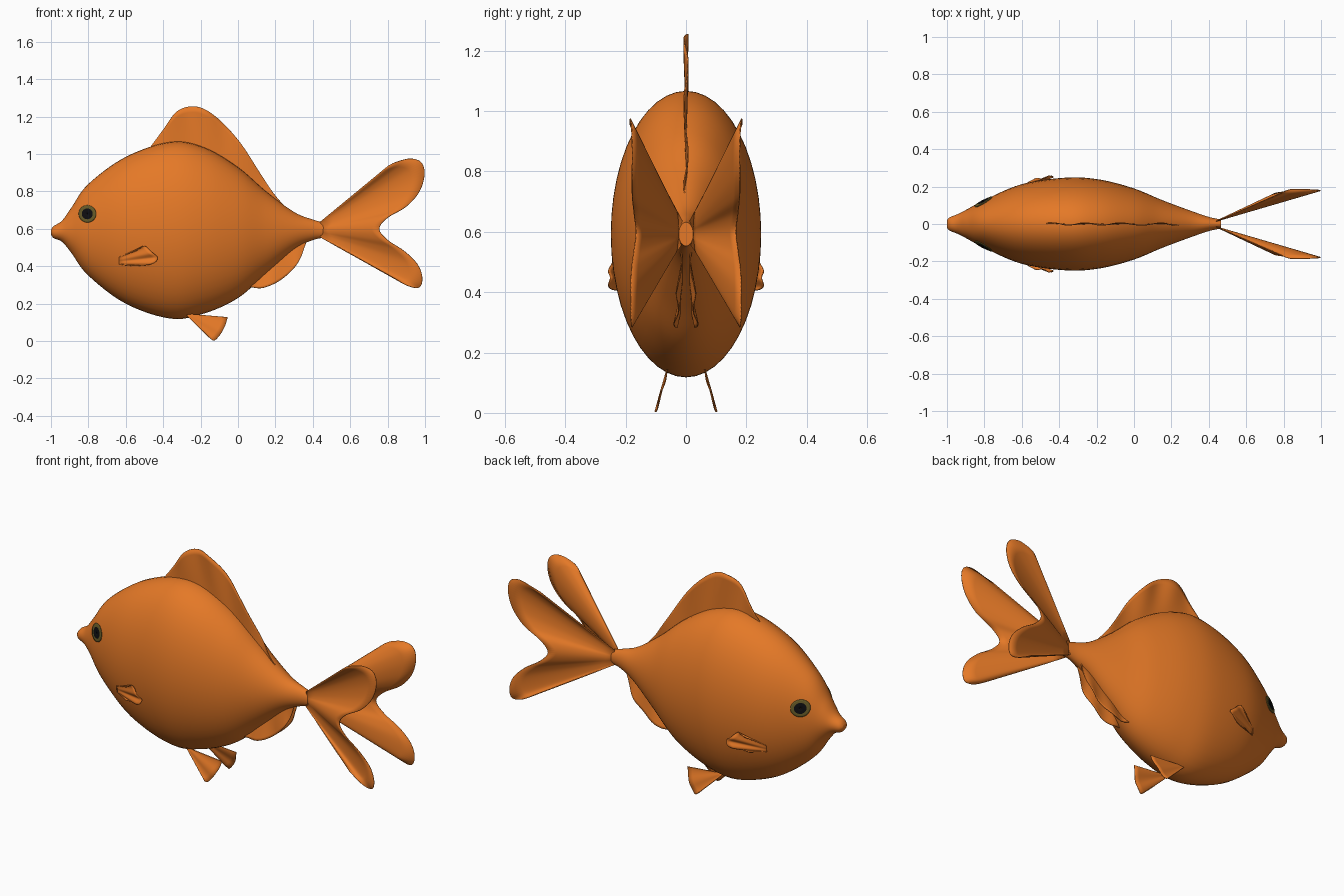
import bpy
import bmesh
import math
from mathutils import Vector

cube = bpy.data.objects.get("Cube")
if cube:
    bpy.data.objects.remove(cube, do_unlink=True)


def material(name, colour):
    mat = bpy.data.materials.new(name)
    mat.use_nodes = True
    mat.diffuse_color = (*colour, 1)
    mat.node_tree.nodes["Principled BSDF"].inputs["Base Color"].default_value = (*colour, 1)
    return mat


ORANGE = material("goldfish orange", (0.78, 0.19, 0.02))
OLIVE = material("iris olive", (0.13, 0.10, 0.02))
BLACK = material("pupil black", (0.004, 0.004, 0.005))


def spline(points, t):
    """Point at t (0 to 1) of a Catmull-Rom curve through the points."""
    last = len(points) - 1
    i = min(int(t * last), last - 1)
    u = t * last - i
    a, b, c, d = (Vector(points[min(max(k, 0), last)]) for k in range(i - 1, i + 3))
    return 0.5 * (2 * b + (c - a) * u + (2 * a - 5 * b + 4 * c - d) * u**2
                  + (3 * b - a - 3 * c + d) * u**3)


def build(name, rows, mats, closed=False, caps=False, thickness=0):
    """Skin a list of vertex rows."""
    bm = bmesh.new()
    grid = [[bm.verts.new(p) for p in row] for row in rows]
    n = len(rows[0])
    for r0, r1 in zip(grid, grid[1:]):
        for j in range(n if closed else n - 1):
            k = (j + 1) % n
            bm.faces.new((r0[j], r0[k], r1[k], r1[j]))
    if caps:
        bm.faces.new(grid[0])
        bm.faces.new(grid[-1])
    bmesh.ops.recalc_face_normals(bm, faces=bm.faces[:])
    mesh = bpy.data.meshes.new(name)
    bm.to_mesh(mesh)
    bm.free()
    obj = bpy.data.objects.new(name, mesh)
    bpy.context.collection.objects.link(obj)
    for mat in mats:
        mesh.materials.append(mat)
    if thickness:
        solid = obj.modifiers.new("thickness", "SOLIDIFY")
        solid.thickness = thickness
        solid.offset = 0
    bpy.ops.object.select_all(action="DESELECT")
    obj.select_set(True)
    bpy.context.view_layer.objects.active = obj
    bpy.ops.object.shade_smooth_by_angle(angle=math.radians(45))
    return obj


# Body sections: x, top, bottom, half width
SECTIONS = [Vector(s) for s in (
    (-1.0, 0.595, 0.57, 0.02), (-0.985, 0.615, 0.55, 0.036),
    (-0.94, 0.645, 0.53, 0.054), (-0.89, 0.715, 0.47, 0.08),
    (-0.8, 0.84, 0.35, 0.128), (-0.6, 0.985, 0.2, 0.213),
    (-0.36, 1.065, 0.12, 0.248), (-0.18, 1.035, 0.148, 0.237),
    (0, 0.93, 0.23, 0.19), (0.15, 0.80, 0.36, 0.128),
    (0.3, 0.69, 0.49, 0.072), (0.4, 0.65, 0.54, 0.038),
    (0.465, 0.632, 0.553, 0.024))]
STATIONS = [spline(SECTIONS, i / 72) for i in range(73)]


def body_y(x, z):
    """Half width of the body at a side-on position."""
    for a, b in zip(STATIONS, STATIONS[1:]):
        if a[0] <= x <= b[0]:
            s = a.lerp(b, (x - a[0]) / (b[0] - a[0]))
            h = (z - (s[1] + s[2]) / 2) / ((s[1] - s[2]) / 2)
            return s[3] * math.sqrt(max(0, 1 - h * h))
    return 0


rings = []
for x, top, bottom, half in STATIONS:
    angles = [math.tau * j / 48 for j in range(48)]
    rings.append([(x, half * math.cos(a), (top + bottom) / 2 + (top - bottom) / 2 * math.sin(a))
                  for a in angles])
build("body", rings, [ORANGE], closed=True, caps=True)


def fin(name, base, rim, side=1, pleat=0, waves=4, cols=48, steps=8):
    """Thin sheet from a base line to a curved rim, with pleats growing outwards."""
    rows = []
    for r in range(steps + 1):
        t = r / steps
        row = []
        for c in range(cols + 1):
            u = c / cols
            p = spline(base, u).lerp(spline(rim, u), t)
            p.y = side * (p.y + pleat * t * math.sin(math.tau * waves * u))
            row.append(p)
        rows.append(row)
    return build(name, rows, [ORANGE], thickness=0.004)


# Dorsal fin
fin("dorsal_fin",
    [(-0.45, 0, 1.0), (-0.2, 0, 1.0), (0.02, 0, 0.87), (0.25, 0, 0.69)],
    [(-0.475, 0, 1.03), (-0.40, 0, 1.13), (-0.33, 0, 1.225), (-0.25, 0, 1.255),
     (-0.17, 0, 1.235), (-0.08, 0, 1.165), (0.02, 0, 1.05), (0.12, 0, 0.895),
     (0.19, 0, 0.79), (0.25, 0, 0.72)], pleat=0.007)

for side, label in ((-1, "front"), (1, "back")):
    # Tail fan with two lobes
    fin(label + "_tail_fin",
        [(0.44, 0.014, 0.638), (0.44, 0.018, 0.555)],
        [(0.80, 0.172, 0.935), (0.84, 0.185, 0.955), (0.92, 0.185, 0.975),
         (0.98, 0.181, 0.955), (0.997, 0.178, 0.89), (0.97, 0.178, 0.80),
         (0.90, 0.178, 0.72), (0.80, 0.172, 0.66), (0.755, 0.165, 0.60),
         (0.80, 0.172, 0.54), (0.89, 0.18, 0.48), (0.96, 0.183, 0.41),
         (0.985, 0.183, 0.34), (0.97, 0.18, 0.288), (0.91, 0.178, 0.295),
         (0.82, 0.168, 0.345)], side, cols=75)

    # Anal fin
    fin(label + "_anal_fin",
        [(0.06, 0.012, 0.33), (0.2, 0.012, 0.43), (0.36, 0.012, 0.55)],
        [(0.04, 0.03, 0.30), (0.075, 0.035, 0.288), (0.13, 0.035, 0.284),
         (0.21, 0.032, 0.315), (0.28, 0.028, 0.37), (0.33, 0.024, 0.435),
         (0.365, 0.018, 0.53)], side, pleat=0.006, waves=3)

    # Pelvic fin
    fin(label + "_pelvic_fin",
        [(-0.285, 0.062, 0.148), (-0.27, 0.062, 0.146)],
        [(-0.145, 0.097, 0.012), (-0.125, 0.1, 0.004), (-0.095, 0.092, 0.035),
         (-0.07, 0.078, 0.08), (-0.055, 0.066, 0.128)], side, pleat=0.003, waves=2)

    # Pectoral fin
    fin(label + "_pectoral_fin",
        [(-0.635, 0.185, 0.45), (-0.635, 0.18, 0.41)],
        [(-0.54, 0.232, 0.485), (-0.50, 0.246, 0.508), (-0.46, 0.250, 0.475),
         (-0.43, 0.256, 0.445), (-0.46, 0.246, 0.412), (-0.55, 0.222, 0.402)],
        side, pleat=0.006, waves=3)

    # Eye: iris and pupil plate moulded to the head
    rows = []
    for radius in (0.002, 0.015, 0.029, 0.038, 0.046):
        ring = []
        for j in range(32):
            a = math.tau * j / 32
            x, z = -0.805 + radius * math.cos(a), 0.68 + radius * math.sin(a)
            ring.append((x, side * (body_y(x, z) + 0.004), z))
        rows.append(ring)
    eye = build(label + "_eye", rows, [OLIVE, BLACK], closed=True, thickness=0.004)
    for face in eye.data.polygons:
        reach = math.hypot(face.center.x + 0.805, face.center.z - 0.68)
        face.material_index = 1 if reach < 0.029 else 0
